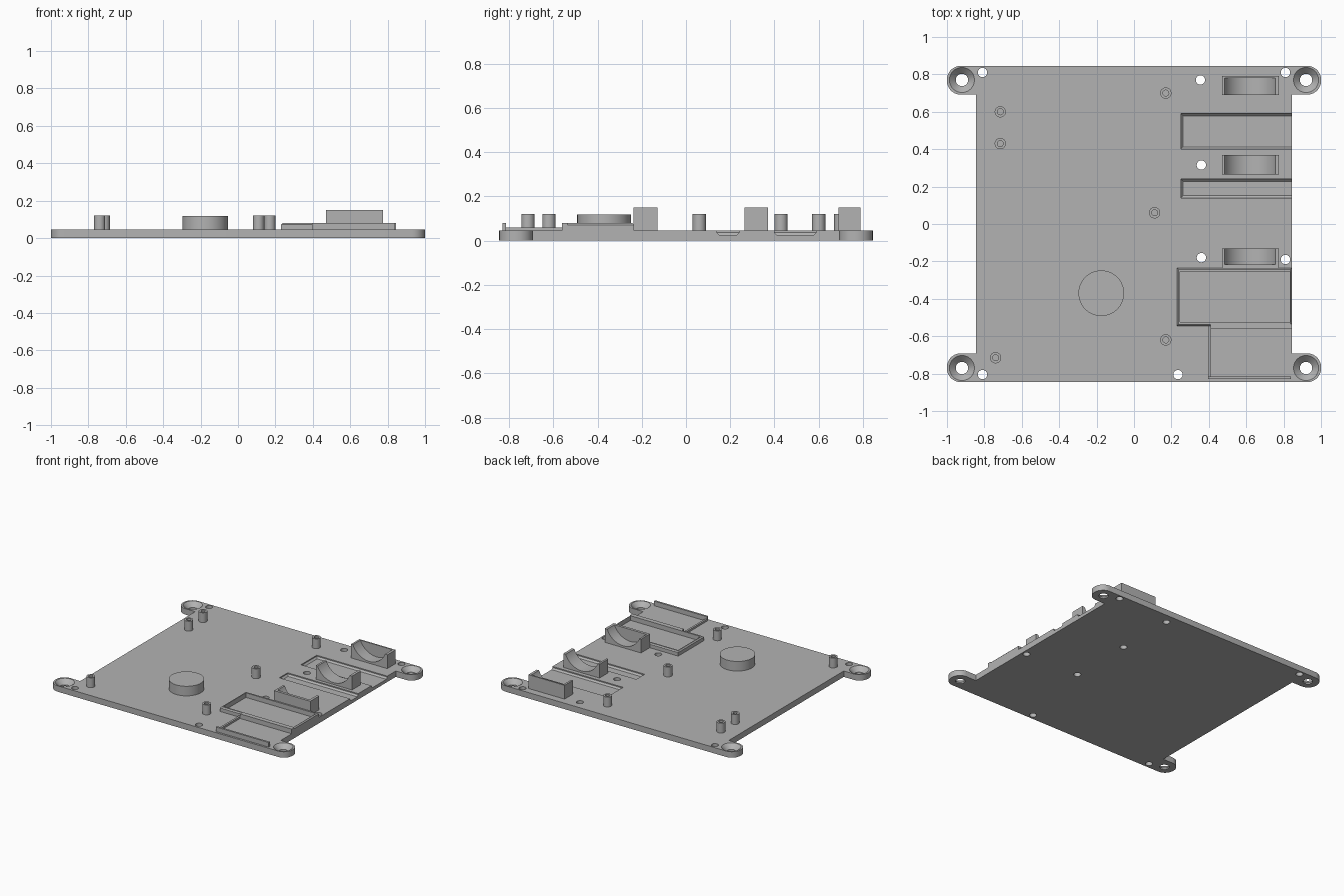
import bpy, bmesh, math
from mathutils import Matrix, Vector

if "Cube" in bpy.data.objects:
    bpy.data.objects.remove(bpy.data.objects["Cube"], do_unlink=True)

grey = bpy.data.materials.new("matte grey")
grey.use_nodes = True
COLOUR = (0.45, 0.45, 0.45, 1)
grey.diffuse_color = COLOUR
grey.node_tree.nodes["Principled BSDF"].inputs["Base Color"].default_value = COLOUR

TOP = 0.045      # top of the base plate
EDGE = 0.845     # half width of the base plate
SINK = 0.01      # how far parts are sunk into the plate


def add_box(bm, x, y, z, chamfer=0, side=0):
    """Box from ranges; side 1 chamfers the top edges, -1 the bottom ones."""
    size = Vector((x[1] - x[0], y[1] - y[0], z[1] - z[0]))
    mid = Vector((sum(x), sum(y), sum(z))) / 2
    verts = bmesh.ops.create_cube(
        bm, size=1, matrix=Matrix.Translation(mid) @ Matrix.Diagonal(size.to_4d()))["verts"]
    if chamfer:
        edges = {e for v in verts for e in v.link_edges
                 if all((w.co.z - mid.z) * side > 0 for w in e.verts)}
        bmesh.ops.bevel(bm, geom=list(edges), offset=chamfer, segments=1, affect='EDGES')


def add_cylinder(bm, x, y, z, r, r_top=None, segments=40):
    bmesh.ops.create_cone(
        bm, cap_ends=True, segments=segments, radius1=r, radius2=r if r_top is None else r_top,
        depth=z[1] - z[0], matrix=Matrix.Translation((x, y, sum(z) / 2)))


def add_prism(bm, outline, z):
    face = bm.faces.new([bm.verts.new((x, y, z[0])) for x, y in outline])
    out = bmesh.ops.extrude_face_region(bm, geom=[face])["geom"]
    bmesh.ops.translate(bm, verts=[g for g in out if isinstance(g, bmesh.types.BMVert)],
                        vec=(0, 0, z[1] - z[0]))
    bmesh.ops.recalc_face_normals(bm, faces=bm.faces)


def finish(name, bm):
    mesh = bpy.data.meshes.new(name)
    bm.to_mesh(mesh)
    bm.free()
    mesh.materials.append(grey)
    obj = bpy.data.objects.new(name, mesh)
    bpy.context.collection.objects.link(obj)
    return obj


def select(obj):
    bpy.ops.object.select_all(action='DESELECT')
    obj.select_set(True)
    bpy.context.view_layer.objects.active = obj


def cut(obj, bm):
    """Subtract a mesh from an object and drop the cutter."""
    cutter = finish("cutter", bm)
    mod = obj.modifiers.new("cut", 'BOOLEAN')
    mod.operation, mod.solver, mod.object = 'DIFFERENCE', 'EXACT', cutter
    select(obj)
    bpy.ops.object.modifier_apply(modifier=mod.name)
    bpy.data.objects.remove(cutter, do_unlink=True)


def smooth(obj):
    select(obj)
    bpy.ops.object.shade_smooth_by_angle(angle=math.radians(30))


# Base plate with a rounded ear at each corner
R, INNER = 0.072, 0.692


def ear(sx, sy):
    pts = [(EDGE, INNER)]
    for cy, start in ((INNER + R, -90), (EDGE - R, 0)):
        for i in range(9):
            a = math.radians(start + i * 90 / 8)
            pts.append((1 - R + R * math.cos(a), cy + R * math.sin(a)))
    return [(sx * x, sy * y) for x, y in pts]


outline = ear(1, 1) + ear(-1, 1)[::-1] + ear(-1, -1) + ear(1, -1)[::-1]
bm = bmesh.new()
add_prism(bm, outline, (0, TOP))
plate = finish("base_plate", bm)

# Plain through holes
bm = bmesh.new()
for x, y in ((-0.81, 0.81), (0.81, 0.81), (0.355, 0.77), (0.36, 0.315),
             (0.36, -0.18), (0.81, -0.19), (-0.81, -0.805), (0.235, -0.805)):
    add_cylinder(bm, x, y, (-0.02, 0.07), 0.025, segments=24)
cut(plate, bm)

# Countersunk ear holes
for r, r_top, z in ((0.033, 0.033, (-0.02, 0.07)), (0.028, 0.072, (0.006, 0.05))):
    bm = bmesh.new()
    for sx in (-1, 1):
        for sy in (-1, 1):
            add_cylinder(bm, sx * 0.92, sy * 0.77, z, r, r_top)
    cut(plate, bm)

# Two shallow pockets open at the left edge
bm = bmesh.new()
for y in ((0.4, 0.59), (0.14, 0.24)):
    add_box(bm, (0.25, 0.9), y, (0.025, 0.08), 0.012, -1)
cut(plate, bm)
smooth(plate)

# Hollow standoffs
for i, (x, y) in enumerate(((-0.715, 0.6), (-0.715, 0.43), (0.17, 0.7),
                            (0.11, 0.06), (0.17, -0.62), (-0.74, -0.715))):
    bm = bmesh.new()
    add_cylinder(bm, x, y, (TOP - SINK, 0.12), 0.03, segments=32)
    post = finish(f"standoff_{i + 1}", bm)
    bm = bmesh.new()
    add_cylinder(bm, x, y, (0.055, 0.2), 0.016, segments=24)
    cut(post, bm)
    smooth(post)

# Round raised pad
bm = bmesh.new()
add_cylinder(bm, -0.175, -0.37, (TOP - SINK, 0.118), 0.122, segments=64)
smooth(finish("round_pad", bm))

# Cradles with a round trough; the outer two have a thin end wall
for name, y, trough in (("back_cradle", (0.69, 0.79), (0.6, 0.78)),
                        ("middle_cradle", (0.265, 0.37), (0.2, 0.4)),
                        ("front_cradle", (-0.237, -0.13), (-0.217, -0.1))):
    bm = bmesh.new()
    add_box(bm, (0.47, 0.775), y, (TOP - SINK, 0.15))
    cradle = finish(name, bm)
    bm = bmesh.new()
    bmesh.ops.create_cone(
        bm, cap_ends=True, segments=64, radius1=0.146, radius2=0.146,
        depth=trough[1] - trough[0],
        matrix=Matrix.Translation((0.62, sum(trough) / 2, 0.205))
        @ Matrix.Rotation(math.pi / 2, 4, 'X'))
    cut(cradle, bm)
    smooth(cradle)

# Large raised frame
bm = bmesh.new()
add_box(bm, (0.23, EDGE), (-0.545, -0.235), (TOP - SINK, 0.08), 0.008, 1)
frame = finish("large_frame", bm)
bm = bmesh.new()
add_box(bm, (0.245, 0.835), (-0.525, -0.255), (TOP, 0.2))
cut(frame, bm)

# Small frame: shared rear bar, low side rim and front lip
for name, x, y, top in (("small_frame_rear_bar", (0.41, EDGE), (-0.56, -0.535), 0.08),
                        ("small_frame_side_rim", (0.395, 0.41), (-0.83, -0.54), 0.06),
                        ("small_frame_front_lip", (0.395, 0.84), (-0.83, -0.815), 0.08)):
    bm = bmesh.new()
    add_box(bm, x, y, (TOP - SINK, top))
    finish(name, bm)
